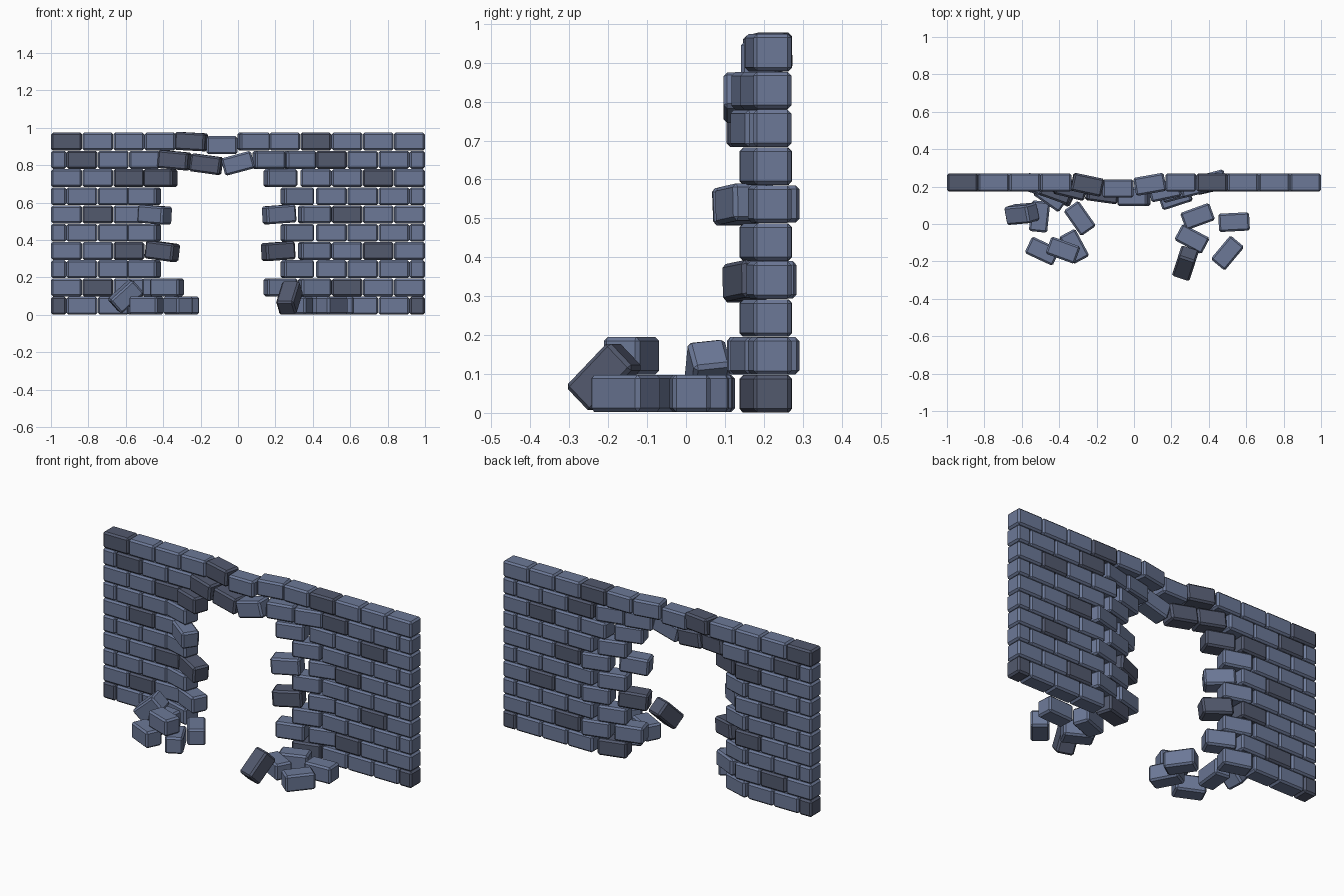
import bpy, bmesh
from math import radians
from mathutils import Matrix, Euler

if "Cube" in bpy.data.objects:
    bpy.data.objects.remove(bpy.data.objects["Cube"])

LENGTH, DEPTH, HEIGHT, PITCH = 0.165, 0.098, 0.096, 0.0975
WALL_Y = 0.222


def material(name, color):
    m = bpy.data.materials.new(name)
    m.diffuse_color = color
    m.use_nodes = True
    m.node_tree.nodes["Principled BSDF"].inputs["Base Color"].default_value = m.diffuse_color
    return m


light = material("brick_light", (0.15, 0.19, 0.31, 1))
dark = material("brick_dark", (0.085, 0.1, 0.155, 1))


# chamfered brick; tilt turns about y, lean about x, yaw about z (degrees)
def brick(name, x, y, z, tilt=0, yaw=0, lean=0, length=LENGTH, mat=light):
    bm = bmesh.new()
    bmesh.ops.create_cube(bm, size=1, matrix=Matrix.Diagonal((length, DEPTH, HEIGHT, 1)))
    bmesh.ops.bevel(bm, geom=bm.edges[:], offset=0.01, segments=1, affect='EDGES')
    mesh = bpy.data.meshes.new(name)
    bm.to_mesh(mesh)
    bm.free()
    mesh.materials.append(mat)
    ob = bpy.data.objects.new(name, mesh)
    ob.location = (x, y, z)
    ob.rotation_euler = Euler((radians(lean), radians(tilt), radians(yaw)))
    bpy.context.collection.objects.link(ob)
    return ob


# loosened bricks: (row, column) -> x, y, z, tilt, yaw
loose = {
    # sagging lintel
    (9, 4): (-0.25, 0.21, 0.926, 3, -12), (9, 5): (-0.085, 0.19, 0.907, 0, 0),
    (9, 6): (0.085, 0.212, 0.926, 0, 10),
    (8, 4): (-0.34, 0.19, 0.826, 5, -14), (8, 5): (-0.17, 0.165, 0.805, 8, -8),
    (8, 6): (0.0, 0.145, 0.81, -15, 0), (8, 7): (0.165, 0.18, 0.828, 0, 12),
    (8, 8): (0.33, 0.205, 0.828, 0, 14),
    # left jamb
    (7, 3): (-0.415, 0.175, 0.731, 0, -20), (5, 3): (-0.445, 0.15, 0.535, 4, -35),
    (3, 3): (-0.405, 0.17, 0.34, 7, -25), (1, 3): (-0.42, 0.18, 0.147, 0, -25),
    # right jamb
    (7, 7): (0.227, 0.18, 0.731, 0, 15), (5, 7): (0.22, 0.145, 0.537, -4, 18),
    (3, 7): (0.215, 0.165, 0.34, -4, 20), (1, 7): (0.227, 0.18, 0.147, 0, 15),
    (5, 8): (0.41, 0.225, 0.537, 0, 15), (1, 8): (0.41, 0.225, 0.147, 0, 15),
    (3, 8): (0.41, 0.22, 0.342, 0, 13),
}
for row in (0, 2, 4, 6):
    z = (row + 0.5) * PITCH
    loose[row, 3] = (-0.503, 0.205, z, 0, -17)
    loose[row, 8] = (0.317, 0.205, z, 0, 15)

# running-bond wall with a broken opening
dark_phase = {9: 0, 8: 1, 7: 2, 5: 1, 3: 2, 1: 1, 0: 0}
extra_dark = {(8, 4), (3, 3), (3, 7), (7, 3)}
for row in range(10):
    even = row % 2 == 0
    z = (row + 0.5) * PITCH
    for col in range(13 if even else 12):
        if row < 8 and 4 <= col <= (7 if even else 6):
            continue
        is_dark = (row, col) in extra_dark or (row in dark_phase and col % 4 == dark_phase[row])
        mat = dark if is_dark else light
        name = f"wall_brick_{row}_{col}"
        if (row, col) in loose:
            brick(name, *loose[row, col], mat=mat)
        elif even and col in (0, 12):
            brick(name, -0.959 if col == 0 else 0.959, WALL_Y, z, length=0.082, mat=mat)
        else:
            x = -1 + (col + (0 if even else 0.5)) / 6
            brick(name, x, WALL_Y, z, mat=mat)

# fallen bricks: x, y, z, tilt, yaw, lean
rubble = [
    (-0.60, 0.055, 0.10, -42, 5, 8), (-0.505, 0.04, 0.05, 0, 84, 0),
    (-0.29, 0.03, 0.05, 0, -55, 0), (-0.49, -0.145, 0.05, 0, -25, 0),
    (-0.38, -0.14, 0.147, 0, -20, 0), (-0.32, -0.12, 0.05, 0, -62, 0),
    (0.34, 0.04, 0.05, 0, 20, 0), (0.535, 0.01, 0.05, 0, 3, 0),
    (0.31, -0.08, 0.05, 0, -28, 0), (0.50, -0.155, 0.05, 0, 50, 0),
    (0.275, -0.21, 0.092, -45, 72, 0),
]
for i, r in enumerate(rubble):
    brick(f"fallen_brick_{i}", *r, mat=dark if i == 10 else light)
